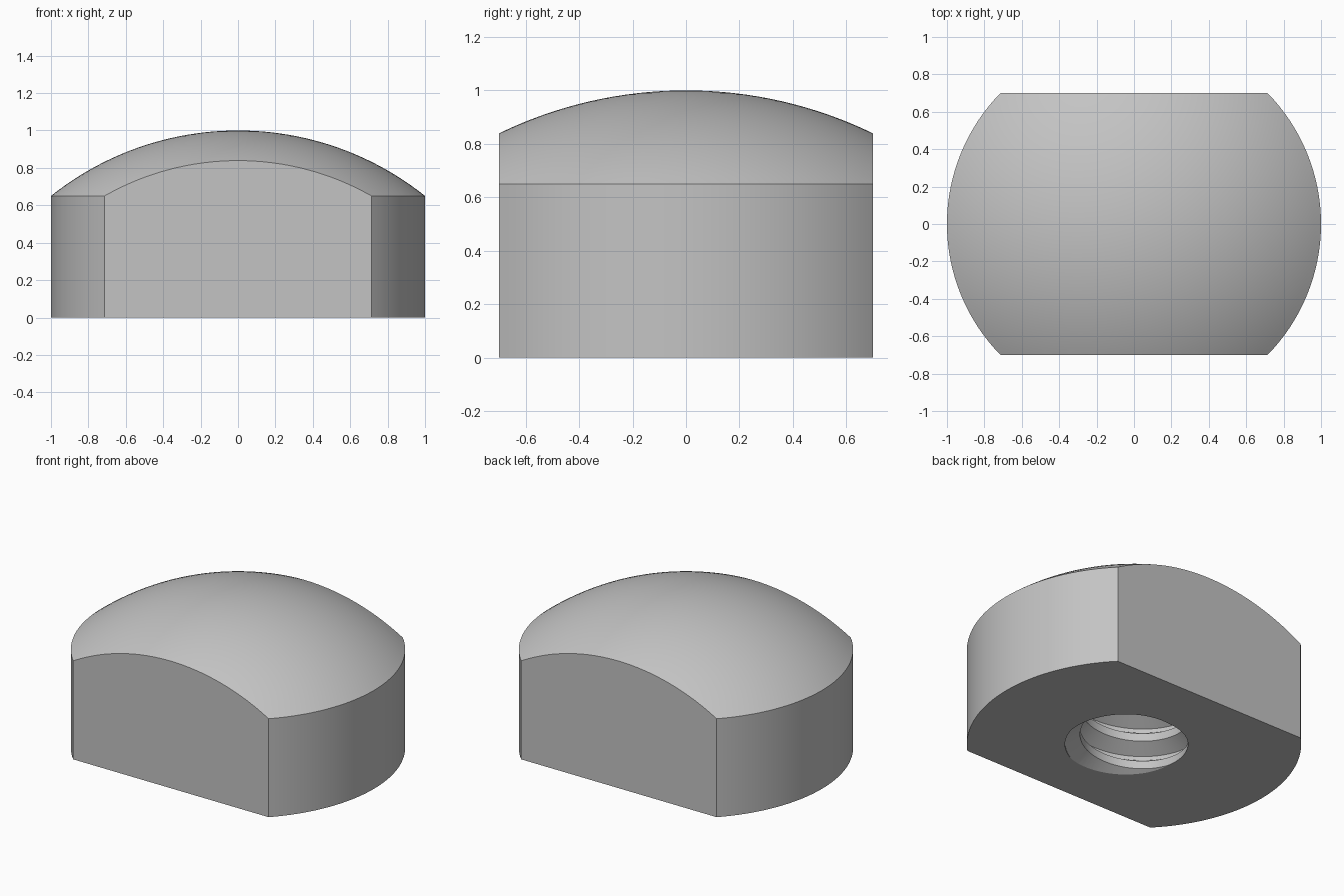
import bpy, bmesh, math
from mathutils import Vector

if "Cube" in bpy.data.objects:
    bpy.data.objects.remove(bpy.data.objects["Cube"], do_unlink=True)

# Main sizes
RADIUS, FLAT_Y, SHOULDER, HEIGHT = 1.0, 0.7, 0.65, 1.0
MINOR, MAJOR, PITCH, DEPTH = 0.323, 0.413, 0.19, 0.66
START_ANGLE = math.radians(-40)

steel = bpy.data.materials.new("light grey metal")
steel.use_nodes = True
grey = (0.55, 0.55, 0.55, 1)
steel.diffuse_color = grey
steel.node_tree.nodes["Principled BSDF"].inputs["Base Color"].default_value = grey


def trim(bm, point, normal):
    """Cut away everything beyond a plane and close the opening."""
    bmesh.ops.bisect_plane(bm, geom=bm.verts[:] + bm.edges[:] + bm.faces[:],
                           plane_co=point, plane_no=normal, clear_outer=True)
    rim = [e for e in bm.edges if e.is_boundary
           and all(abs((v.co - Vector(point)).dot(Vector(normal))) < 1e-4 for v in e.verts)]
    bmesh.ops.holes_fill(bm, edges=rim, sides=0)


def make_object(name, bm):
    bmesh.ops.recalc_face_normals(bm, faces=bm.faces[:])
    mesh = bpy.data.meshes.new(name)
    bm.to_mesh(mesh)
    bm.free()
    mesh.materials.append(steel)
    obj = bpy.data.objects.new(name, mesh)
    bpy.context.scene.collection.objects.link(obj)
    return obj


# Domed body: lathed profile with two flats
rise = HEIGHT - SHOULDER
ball = (RADIUS ** 2 + rise ** 2) / (2 * rise)
sweep = math.asin(RADIUS / ball)
profile = [(0, 0), (RADIUS, 0)]
for i in range(24, -1, -1):
    a = sweep * i / 24
    profile.append((ball * math.sin(a), HEIGHT - ball + ball * math.cos(a)))
bm = bmesh.new()
verts = [bm.verts.new((r, 0, z)) for r, z in profile]
edges = [bm.edges.new(pair) for pair in zip(verts, verts[1:])]
bmesh.ops.spin(bm, geom=verts + edges, cent=(0, 0, 0), axis=(0, 0, 1),
               angle=math.tau, steps=128)
bmesh.ops.remove_doubles(bm, verts=bm.verts[:], dist=1e-5)
for side in (-1, 1):
    trim(bm, (0, side * FLAT_Y, 0), (0, side, 0))
body = make_object("domed_nut_body", bm)

# Threaded hole cutter: one profile pitch swept up a right-handed helix
STEPS = 72
tooth = [(MAJOR, -0.07), (MAJOR, 0.07), (MINOR, 0.36), (MINOR, 0.64), (MAJOR, 0.93)]
bm = bmesh.new()
columns = []
for j in range(-3 * STEPS, 6 * STEPS + 1):
    a = START_ANGLE + math.tau * j / STEPS
    columns.append([bm.verts.new((r * math.cos(a), r * math.sin(a),
                                  PITCH * (f + j / STEPS))) for r, f in tooth])
for left, right in zip(columns, columns[1:]):
    for k in range(len(tooth) - 1):
        bm.faces.new((left[k], right[k], right[k + 1], left[k + 1]))
bmesh.ops.remove_doubles(bm, verts=bm.verts[:], dist=1e-5)
trim(bm, (0, 0, -0.15), (0, 0, -1))
trim(bm, (0, 0, DEPTH), (0, 0, 1))
cutter = make_object("thread_cutter", bm)
cutter.hide_render = True

# Cut the hole into the body
cut = body.modifiers.new("threaded hole", 'BOOLEAN')
cut.operation = 'DIFFERENCE'
cut.solver = 'EXACT'
cut.object = cutter
bpy.ops.object.select_all(action='DESELECT')
body.select_set(True)
bpy.context.view_layer.objects.active = body
bpy.ops.object.modifier_apply(modifier=cut.name)
bpy.data.objects.remove(cutter, do_unlink=True)
bpy.ops.object.shade_smooth_by_angle(angle=math.radians(25))
